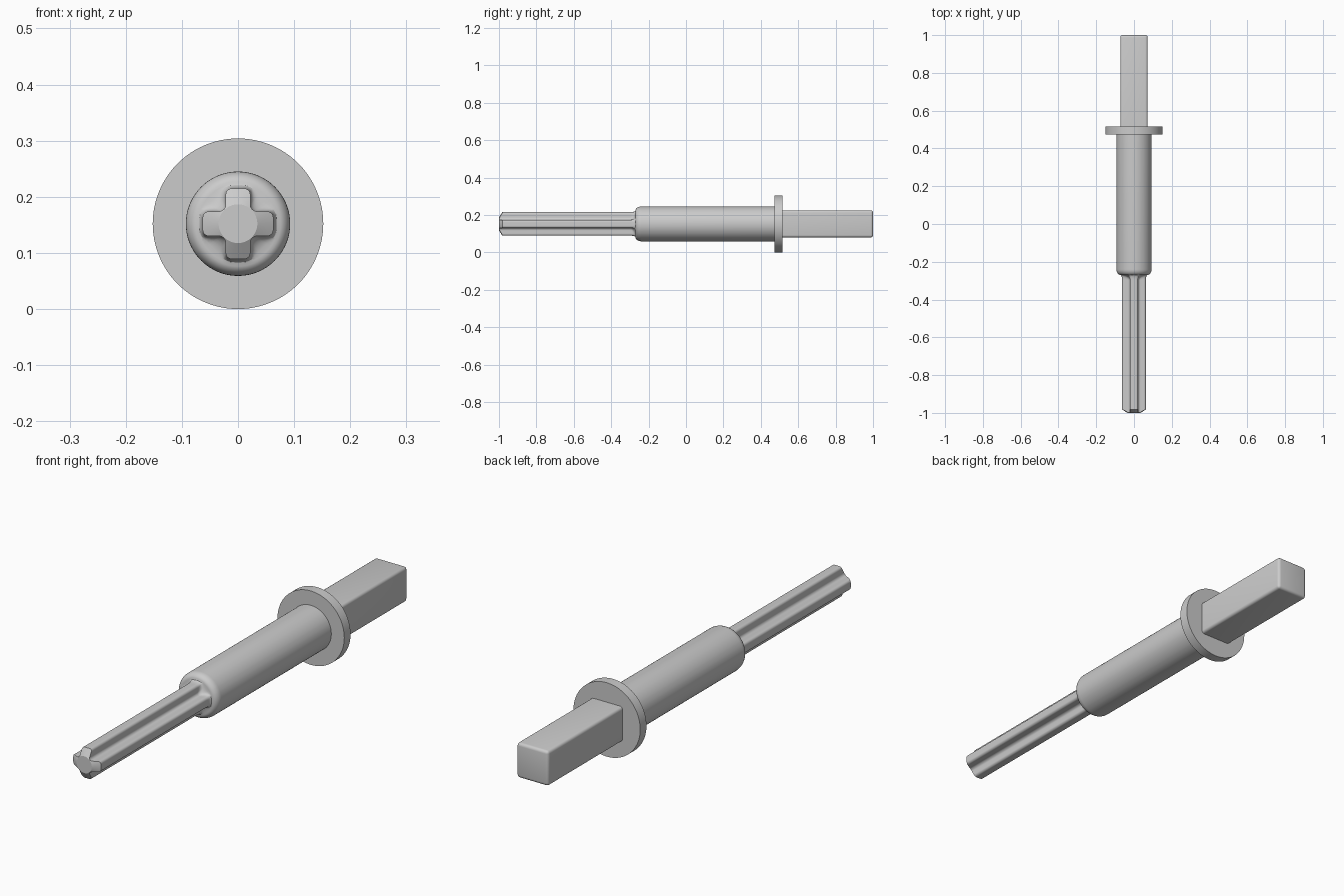
import bpy, bmesh
from math import sin, cos, pi, radians, hypot, atan2

if "Cube" in bpy.data.objects:
    bpy.data.objects.remove(bpy.data.objects["Cube"])

ZC = 0.152  # height of the tool axis


def finish(bm, name, angle=30):
    bmesh.ops.recalc_face_normals(bm, faces=bm.faces)
    me = bpy.data.meshes.new(name)
    bm.to_mesh(me)
    bm.free()
    ob = bpy.data.objects.new(name, me)
    bpy.context.collection.objects.link(ob)
    bpy.ops.object.select_all(action='DESELECT')
    ob.select_set(True)
    bpy.context.view_layer.objects.active = ob
    bpy.ops.object.shade_smooth_by_angle(angle=radians(angle))
    return ob


def loft(rings):
    # rings of (x, y, z) around the axis, capped at both ends
    bm = bmesh.new()
    vs = [[bm.verts.new((x, y, z + ZC)) for x, y, z in r] for r in rings]
    n = len(vs[0])
    for a, b in zip(vs, vs[1:]):
        for i in range(n):
            j = (i + 1) % n
            bm.faces.new((a[i], a[j], b[j], b[i]))
    bm.faces.new(vs[0])
    bm.faces.new(vs[-1])
    return bm


def cross_outline(reach=0.063, half=0.022, corner=0.011, fillet=0.012):
    # one arm and the notch after it, then turned four times
    arm = [(reach, (reach_t - 2) / 2 * (half - corner)) for reach_t in (1, 2, 3)]
    for k in range(6):
        a = pi / 2 * k / 5
        arm.append((reach - corner + corner * cos(a), half - corner + corner * sin(a)))
    c = half + fillet
    arm.append(((reach - corner + c) / 2, half))
    for k in range(7):
        a = -pi / 2 - pi / 2 * k / 6
        arm.append((c + fillet * cos(a), c + fillet * sin(a)))
    arm.append((half, (reach - corner + c) / 2))
    for k in range(6):
        a = pi / 2 * k / 5
        arm.append((half - corner + corner * sin(a), reach - corner + corner * cos(a)))
    # keep only up to the next arm's first corner point
    arm = arm[:-6]
    for k in range(5):
        a = pi / 2 * k / 5
        arm.append((half - corner + corner * cos(a), reach - corner + corner * sin(a)))
    arm.append((half - corner, reach))
    pts = []
    for q in range(4):
        for x, z in arm:
            for _ in range(q):
                x, z = -z, x
            pts.append((x, z))
    return pts


# Shaft: cross-shaped bit with conical tip, flowing into the round body
cross = cross_outline()
polar = [(hypot(x, z), atan2(z, x)) for x, z in cross]


def ring(rule):
    out = []
    for r, t in polar:
        rr, y = rule(r)
        out.append((rr * cos(t), y, rr * sin(t)))
    return out


TIP, REACH, FACE, BODY = 0.0345, 0.063, 0.071, 0.093
rings = [ring(lambda r: (TIP, -1.0)),
         ring(lambda r: (r, -1.0 + 0.018 * (r - TIP) / (REACH - TIP)))]
for k in range(7):
    a = pi / 2 * k / 6
    rings.append(ring(lambda r: (r + (FACE - r) * (1 - cos(a)), -0.297 + 0.027 * sin(a))))
for k in range(1, 8):
    a = pi / 2 * k / 7
    rings.append(ring(lambda r: (FACE + (BODY - FACE) * sin(a), -0.270 + 0.03 * (1 - cos(a)))))
rings.append(ring(lambda r: (BODY, 0.48)))
finish(loft(rings), "bit_shaft")

# Flange: flat round collar
N = 96
finish(loft([[(0.152 * cos(2 * pi * i / N), y, 0.152 * sin(2 * pi * i / N))
              for i in range(N)] for y in (0.474, 0.515)]), "collar")

# Square drive end with softened edges
bm = bmesh.new()
bmesh.ops.create_cube(bm, size=1)
for v in bm.verts:
    v.co = (v.co.x * 0.144, 0.7525 + v.co.y * 0.495, ZC + v.co.z * 0.144)
edges = [e for e in bm.edges if max(v.co.y for v in e.verts) > 0.9]
bmesh.ops.bevel(bm, geom=edges, offset=0.012, segments=4, profile=0.5, affect='EDGES')
finish(bm, "square_drive")
